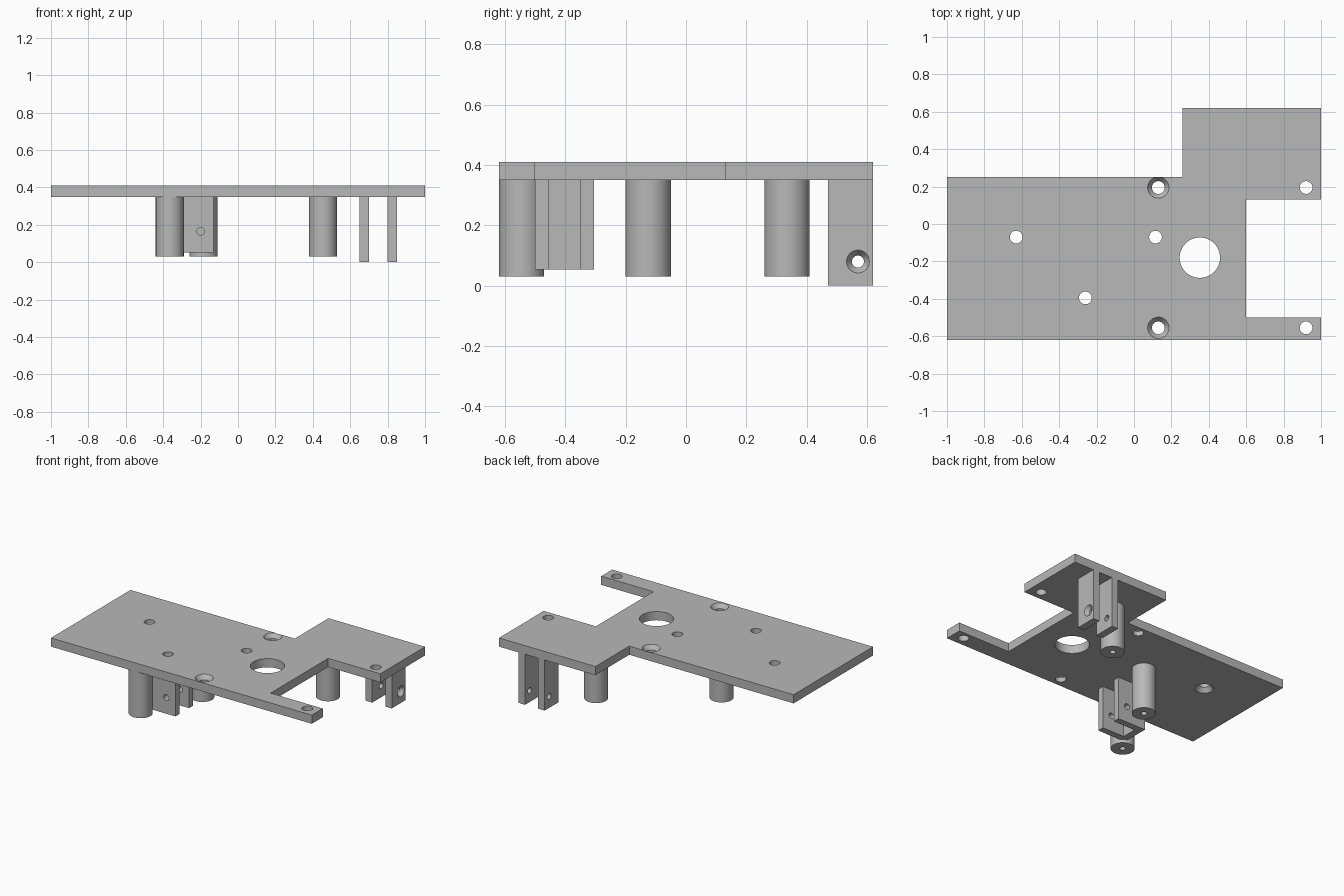
import bpy, bmesh, math
from mathutils import Vector

old = bpy.data.objects.get("Cube")
if old:
    bpy.data.objects.remove(old, do_unlink=True)

grey = bpy.data.materials.new("plain_grey")
grey.use_nodes = True
colour = (0.48, 0.48, 0.48, 1)
grey.diffuse_color = colour
grey.node_tree.nodes["Principled BSDF"].inputs["Base Color"].default_value = colour

TOP, UNDER = 0.41, 0.35


def finish(name, bm):
    bmesh.ops.recalc_face_normals(bm, faces=bm.faces)
    mesh = bpy.data.meshes.new(name)
    bm.to_mesh(mesh)
    bm.free()
    obj = bpy.data.objects.new(name, mesh)
    mesh.materials.append(grey)
    bpy.context.collection.objects.link(obj)
    return obj


def prism(name, outline, z0, z1):
    bm = bmesh.new()
    face = bm.faces.new([bm.verts.new((x, y, z0)) for x, y in outline])
    made = bmesh.ops.extrude_face_region(bm, geom=[face])["geom"]
    verts = [v for v in made if isinstance(v, bmesh.types.BMVert)]
    bmesh.ops.translate(bm, verts=verts, vec=(0, 0, z1 - z0))
    return finish(name, bm)


def box(name, x0, x1, y0, y1, z0, z1):
    return prism(name, [(x0, y0), (x1, y0), (x1, y1), (x0, y1)], z0, z1)


def rod(name, start, end, r0, r1=None):
    """Cylinder or cone between two points."""
    a, b = Vector(start), Vector(end)
    bm = bmesh.new()
    bmesh.ops.create_cone(bm, cap_ends=True, segments=48, radius1=r0,
                          radius2=r0 if r1 is None else r1, depth=(b - a).length)
    turn = (b - a).to_track_quat("Z", "Y").to_matrix()
    bmesh.ops.rotate(bm, verts=bm.verts, matrix=turn)
    bmesh.ops.translate(bm, verts=bm.verts, vec=(a + b) / 2)
    return finish(name, bm)


def select(obj):
    bpy.ops.object.select_all(action="DESELECT")
    obj.select_set(True)
    bpy.context.view_layer.objects.active = obj


def cut(obj, cutters):
    select(obj)
    for cutter in cutters:
        cutter.hide_render = True
        mod = obj.modifiers.new("cut", "BOOLEAN")
        mod.operation = "DIFFERENCE"
        mod.solver = "EXACT"
        mod.object = cutter
        bpy.ops.object.modifier_apply(modifier=mod.name)
        bpy.data.objects.remove(cutter, do_unlink=True)


def smooth(obj):
    select(obj)
    bpy.ops.object.shade_smooth_by_angle(angle=math.radians(30))


# Base plate with its notches
plate = prism("base_plate", [(-1, -0.62), (1, -0.62), (1, -0.5), (0.6, -0.5), (0.6, 0.13),
                             (1, 0.13), (1, 0.62), (0.26, 0.62), (0.26, 0.25), (-1, 0.25)],
              UNDER, TOP)


# Plate holes: plain, countersunk from the top, countersunk from below
def drill(x, y, r):
    return rod("drill", (x, y, UNDER - 0.1), (x, y, TOP + 0.1), r)


def sink(x, y, z, direction):
    slope = 0.024 / 0.03
    return rod("sink", (x, y, z - 0.03 * direction), (x, y, z + 0.01 * direction),
               0.033, 0.057 + 0.01 * slope)


from_top = [(0.13, 0.195), (0.13, -0.555)]
from_below = [(-0.63, -0.07), (0.115, -0.07), (-0.26, -0.395)]
plain = [(0.92, 0.195), (0.92, -0.555)]
cutters = [drill(x, y, 0.034) for x, y in from_top + from_below + plain]
cutters.append(drill(0.352, -0.18, 0.108))
cutters += [sink(x, y, TOP, 1) for x, y in from_top]
cutters += [sink(x, y, UNDER, -1) for x, y in from_below]
cut(plate, cutters)
smooth(plate)

# Round standoffs with blind screw holes
for place, x, y in (("front", -0.365, -0.545), ("middle", -0.185, -0.125), ("back", 0.455, 0.335)):
    post = rod(place + "_standoff", (x, y, 0.03), (x, y, UNDER), 0.075)
    cut(post, [rod("drill", (x, y, -0.05), (x, y, 0.25), 0.019)])
    smooth(post)

# Pair of hanging lugs at the back, the outer one countersunk
for side, x in (("inner", 0.65), ("outer", 0.8)):
    lug = box(side + "_back_lug", x, x + 0.05, 0.47, 0.62, 0, UNDER)
    tools = [rod("drill", (x - 0.1, 0.57, 0.08), (x + 0.15, 0.57, 0.08), 0.02)]
    if side == "outer":
        tools.append(rod("sink", (x + 0.025, 0.57, 0.08), (x + 0.06, 0.57, 0.08), 0.02, 0.045))
    cut(lug, tools)
    smooth(lug)

# U-shaped front bracket, open towards the left
bracket = prism("front_bracket", [(-0.345, -0.5), (-0.13, -0.5), (-0.13, -0.455),
                                  (-0.298, -0.455), (-0.298, -0.35), (-0.13, -0.35),
                                  (-0.13, -0.305), (-0.345, -0.305)], 0.053, UNDER)
cut(bracket, [rod("drill", (-0.2, -0.7, 0.165), (-0.2, -0.2, 0.165), 0.02)])
smooth(bracket)
